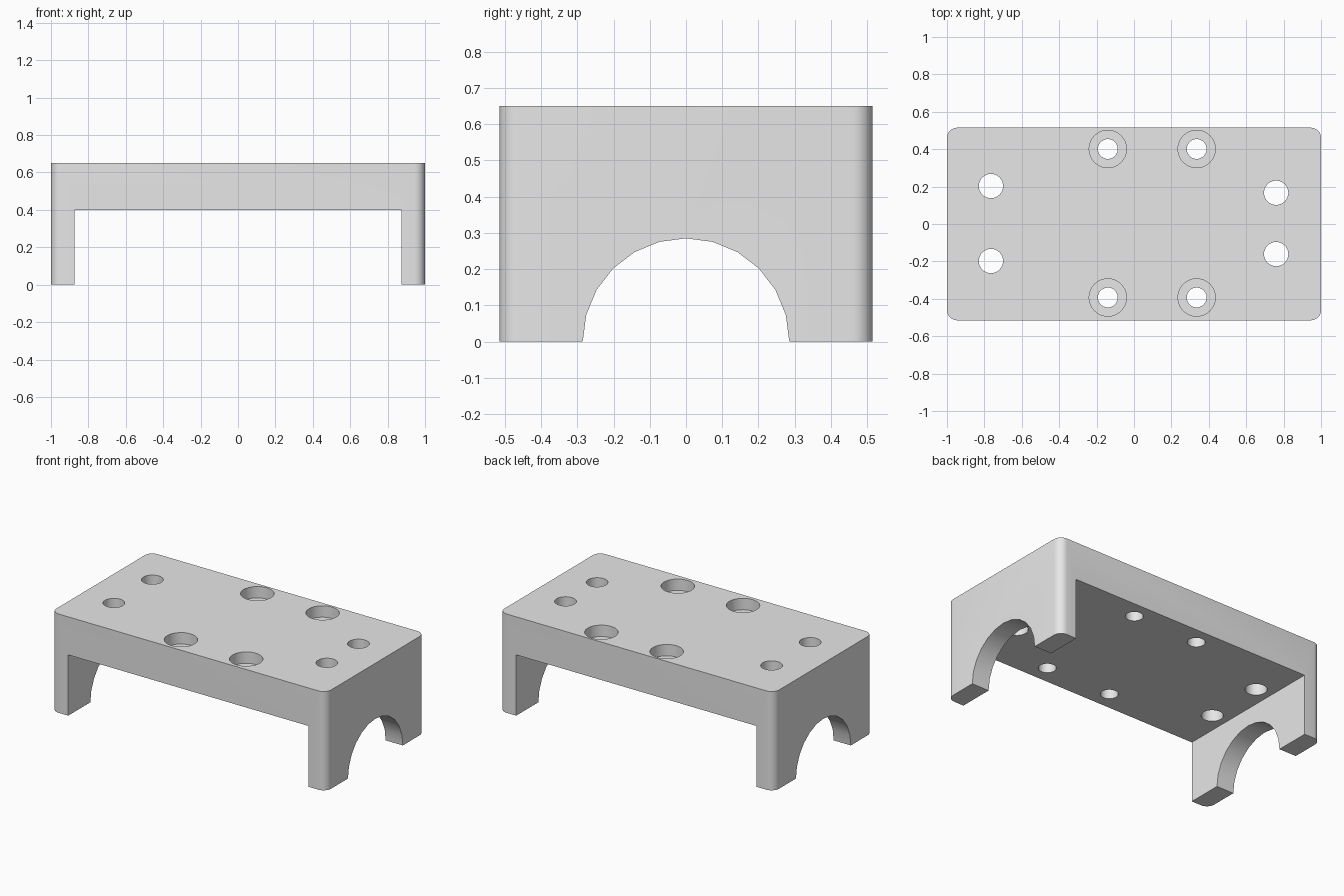
import bpy
import bmesh
from math import radians
from mathutils import Matrix

if "Cube" in bpy.data.objects:
    bpy.data.objects.remove(bpy.data.objects["Cube"], do_unlink=True)

HALF_DEPTH = 0.515
HEIGHT = 0.65
CAVITY_HEIGHT = 0.4

grey = bpy.data.materials.new("plain grey")
grey.use_nodes = True
grey.diffuse_color = (0.8, 0.8, 0.8, 1)
grey.node_tree.nodes["Principled BSDF"].inputs["Base Color"].default_value = (0.8, 0.8, 0.8, 1)


def make_object(name, bm):
    mesh = bpy.data.meshes.new(name)
    bm.to_mesh(mesh)
    bm.free()
    mesh.materials.append(grey)
    obj = bpy.data.objects.new(name, mesh)
    bpy.context.collection.objects.link(obj)
    return obj


def box(name, size, z_low, corner=0):
    bm = bmesh.new()
    bmesh.ops.create_cube(bm, size=1)
    bmesh.ops.scale(bm, vec=size, verts=bm.verts)
    bmesh.ops.translate(bm, vec=(0, 0, z_low + size[2] / 2), verts=bm.verts)
    if corner:
        upright = [e for e in bm.edges
                   if abs(e.verts[0].co.z - e.verts[1].co.z) > 0.1]
        bmesh.ops.bevel(bm, geom=upright, offset=corner, segments=8,
                        profile=0.5, affect='EDGES')
    return make_object(name, bm)


def cylinder(name, radius, length, matrix, sides=32):
    bm = bmesh.new()
    bmesh.ops.create_cone(bm, cap_ends=True, segments=sides, radius1=radius,
                          radius2=radius, depth=length, matrix=matrix)
    return make_object(name, bm)


def cut(target, cutter):
    cutter.hide_render = True
    mod = target.modifiers.new("cut", 'BOOLEAN')
    mod.operation = 'DIFFERENCE'
    mod.solver = 'EXACT'
    mod.object = cutter
    bpy.context.view_layer.objects.active = target
    bpy.ops.object.modifier_apply(modifier=mod.name)
    bpy.data.objects.remove(cutter, do_unlink=True)


# Block with rounded upright corners
bracket = box("mounting_bracket", (2, 2 * HALF_DEPTH, HEIGHT), 0, corner=0.055)

# Open channel between the two end walls
cut(bracket, box("channel_cutter", (1.75, 2, CAVITY_HEIGHT + 0.2), -0.2))

# Half-round arch through both end walls
cut(bracket, cylinder("arch_cutter", 0.285, 3, Matrix.Rotation(radians(90), 4, 'Y'), 24))

# Plain holes near the ends
for x, y in [(-0.765, 0.203), (-0.765, -0.198), (0.76, 0.167), (0.76, -0.161)]:
    cut(bracket, cylinder("end_hole_cutter", 0.065, 2, Matrix.Translation((x, y, 0.6))))

# Counterbored holes along the long edges
for x in (-0.14, 0.335):
    for y in (0.401, -0.393):
        cut(bracket, cylinder("bolt_hole_cutter", 0.053, 2, Matrix.Translation((x, y, 0.6))))
        cut(bracket, cylinder("counterbore_cutter", 0.1, 0.15, Matrix.Translation((x, y, HEIGHT))))

# Smooth curved walls, crisp edges
bpy.ops.object.select_all(action='DESELECT')
bracket.select_set(True)
bpy.context.view_layer.objects.active = bracket
bpy.ops.object.shade_smooth_by_angle(angle=radians(30))
